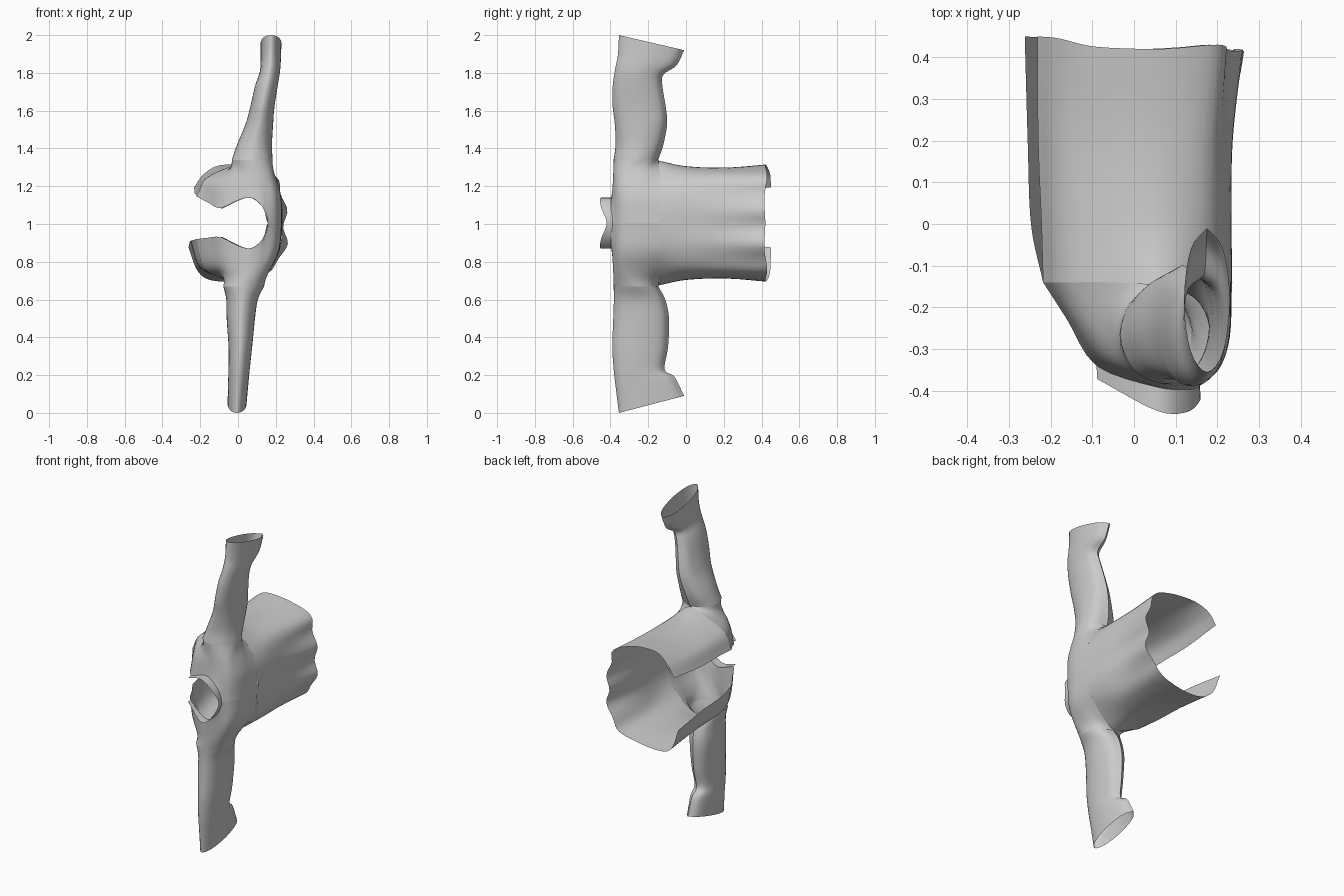
import bpy, math
from mathutils import Vector

if "Cube" in bpy.data.objects:
    bpy.data.objects.remove(bpy.data.objects["Cube"])


def spline(pts, steps):
    """Smooth open curve passing through all points."""
    p = [Vector(q) for q in pts]
    p = [2 * p[0] - p[1]] + p + [2 * p[-1] - p[-2]]
    out = []
    for i in range(1, len(p) - 2):
        a, b, c, d = p[i - 1:i + 3]
        for k in range(steps):
            t = k / steps
            out.append(0.5 * (2 * b + (c - a) * t + (2 * a - 5 * b + 4 * c - d) * t * t
                              + (3 * b - a - 3 * c + d) * t ** 3))
    return out + [p[-2]]


def cloth(name, rows, steps_u=4, steps_v=6, flip=False):
    """Smooth sheet through rows of 3D control points."""
    fine = [spline(r, steps_u) for r in rows]
    cols = [spline(c, steps_v) for c in zip(*fine)]
    nv = len(cols[0])
    verts = [v for c in cols for v in c]
    faces = []
    for i in range(len(cols) - 1):
        for j in range(nv - 1):
            f = (i * nv + j, i * nv + j + 1, (i + 1) * nv + j + 1, (i + 1) * nv + j)
            faces.append(f[::-1] if flip else f)
    me = bpy.data.meshes.new(name)
    me.from_pydata(verts, [], faces)
    me.validate()
    for p in me.polygons:
        p.use_smooth = True
    ob = bpy.data.objects.new(name, me)
    bpy.context.collection.objects.link(ob)
    return ob


def low(pts, dx=0.0):
    """Mirror points to the lower half, shifted sideways; its front edge reaches higher."""
    return [(x - dx, y, 2.01 - z + (max(0, -x - .08) * .4 if z < 1.2 else 0)) for x, y, z in pts]


def ring(s, n=8):
    """Sleeve loop: z and y of shoulder side, z and y of armpit side, x range."""
    zo, yo, zi, yi, xl, xr = s
    out = []
    for i in range(n + 1):
        a = 2 * math.pi * i / n
        w = (1 + math.cos(a)) / 2
        out.append(((xl + xr) / 2 + (xr - xl) / 2 * math.sin(a),
                    yo + (yi - yo) * w, zo + (zi - zo) * w))
    return out


# Shoulder yoke: rows from neckline to armhole, each running back to front
armhole = (1.34, -.383, 1.34, -.147, -.033, .183)
yoke = [
    [(.235, -.14, 1.005), (.23, -.27, 1.005), (.205, -.345, 1.005), (.158, -.388, 1.005), (.13, -.397, 1.09),
     (.05, -.39, 1.14), (-.09, -.34, 1.085), (-.16, -.23, 1.115), (-.218, -.14, 1.145)],
    [(.225, -.14, 1.15), (.225, -.27, 1.15), (.2, -.35, 1.15), (.15, -.38, 1.16), (.10, -.39, 1.18),
     (.03, -.38, 1.2), (-.07, -.33, 1.2), (-.13, -.24, 1.22), (-.17, -.14, 1.24)],
    [(.17, -.14, 1.26), (.195, -.24, 1.26), (.185, -.33, 1.26), (.15, -.37, 1.26), (.09, -.385, 1.27),
     (.03, -.37, 1.27), (-.035, -.32, 1.27), (-.06, -.23, 1.28), (-.05, -.14, 1.30)],
    ring(armhole),
]
shifts = [0, .01, .03, .045]
cloth("upper_yoke", yoke)
cloth("lower_yoke", [low(r, d) for r, d in zip(yoke, shifts)], flip=True)

# Body: open tube from chest to hem, half sections mirrored to the lower side
chest = [yoke[0][-1], yoke[1][-1], yoke[2][-1], (.075, -.147, 1.335), yoke[2][0], yoke[1][0], yoke[0][0]]
upper_ribs = [chest]
for y, half in [
    (.0, [(-.222, 1.155), (-.175, 1.24), (-.06, 1.29), (.07, 1.304), (.18, 1.25), (.227, 1.14), (.233, 1.005)]),
    (.2, [(-.23, 1.165), (-.18, 1.245), (-.07, 1.29), (.07, 1.295), (.18, 1.25), (.226, 1.14), (.232, 1.005)]),
]:
    upper_ribs.append([(x, y, z) for x, z in half])
upper_ribs.append([(-.232, .45, 1.195), (-.18, .445, 1.265), (-.09, .425, 1.312), (.07, .42, 1.303),
                   (.19, .43, 1.25), (.242, .415, 1.14), (.25, .42, 1.005)])
low_dx = [[0, .01, .03, .045, .03, .01, 0], [.025] * 4 + [.015, .005, 0],
          [.025] * 4 + [.015, .005, 0], [.03] * 4 + [.01, -.005, 0]]
ribs = []
for up, dxs in zip(upper_ribs, low_dx):
    down = [low([p], d)[0] for p, d in zip(up, dxs)]
    ribs.append(up + down[-2::-1])
body = cloth("body", ribs, 5, 8, flip=True)

# Soft lengthwise folds, growing toward the hem
for v in body.data.vertices:
    if v.co.x > .1 and v.co.y > -.1:
        v.co.x += .012 * math.cos((v.co.z - 1.07) * 36) * min(1, (v.co.y + .1) / .5) ** 2

# Sleeves, from armhole to slanted cuff
upper_sleeve = [
    armhole,
    (1.42, -.373, 1.42, -.12, -.005, .18),
    (1.53, -.377, 1.53, -.10, .04, .186),
    (1.62, -.388, 1.62, -.107, .065, .193),
    (1.73, -.388, 1.73, -.125, .09, .21),
    (1.82, -.375, 1.79, -.12, .115, .222),
    (1.90, -.36, 1.84, -.05, .12, .227),
    (2.0, -.355, 1.92, -.01, .12, .23),
]
lower_sleeve = [
    (.67, -.383, .67, -.147, -.078, .138),
    (.6, -.382, .6, -.11, -.062, .105),
    (.5, -.385, .5, -.09, -.06, .09),
    (.35, -.39, .35, -.095, -.05, .075),
    (.23, -.383, .23, -.113, -.05, .062),
    (.12, -.37, .19, -.06, -.053, .055),
    (0, -.355, .09, -.01, -.055, .045),
]
cloth("upper_sleeve", [ring(s) for s in upper_sleeve], 4, 5)
cloth("lower_sleeve", [ring(s) for s in lower_sleeve], 4, 5, flip=True)

# Collar band around the neck opening
base = yoke[0][6:2:-1]
rim = [(-.088, -.372, 1.08), (.055, -.448, 1.14), (.13, -.45, 1.09), (.16, -.42, 1.005)]
cloth("collar", [e + low(e)[-2::-1] for e in (base, rim)], 5, 3)
